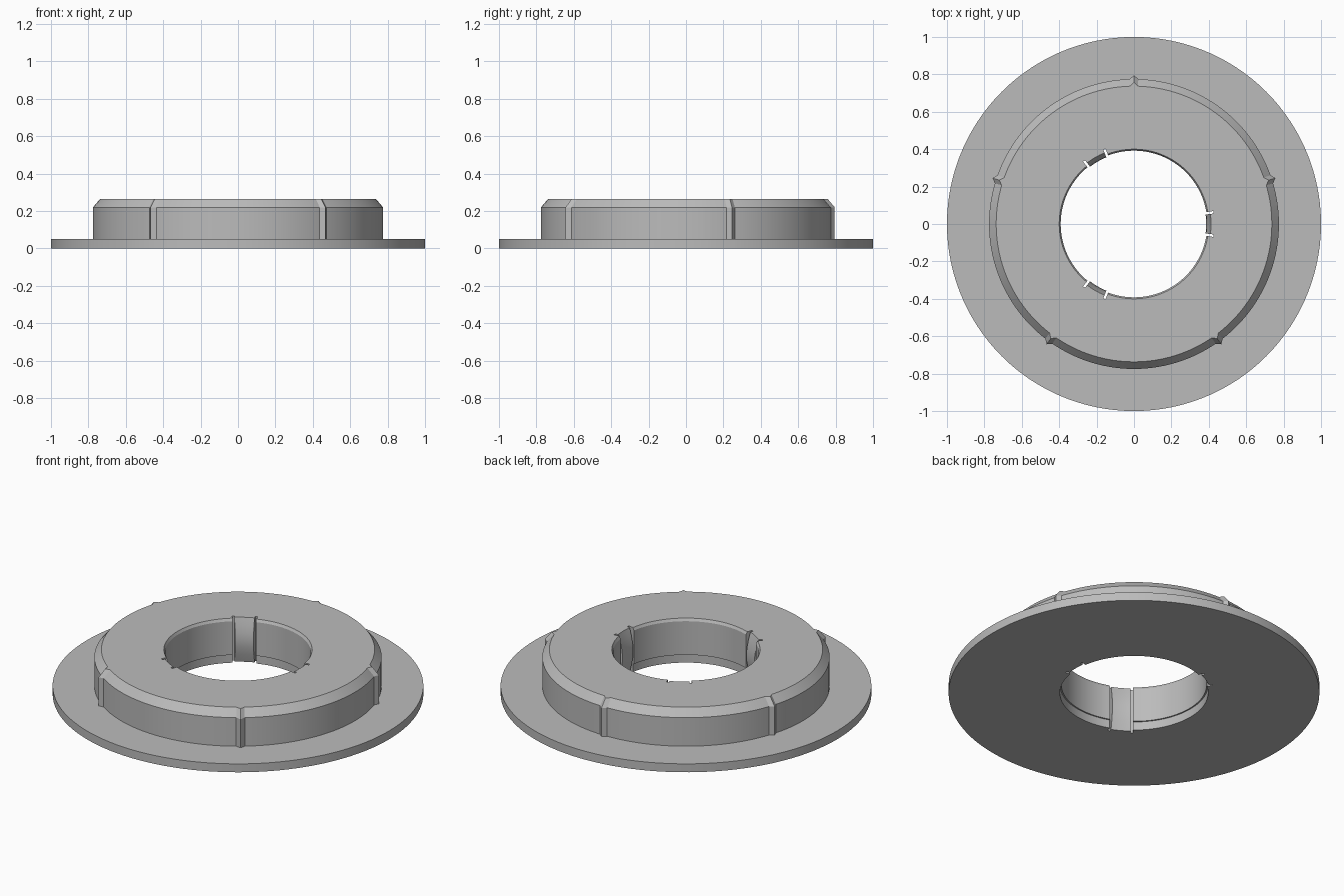
import bpy
import bmesh
import math

if "Cube" in bpy.data.objects:
    bpy.data.objects.remove(bpy.data.objects["Cube"], do_unlink=True)

grey = bpy.data.materials.new("plain grey")
grey.use_nodes = True
colour = (0.5, 0.5, 0.5, 1)
grey.diffuse_color = colour
grey.node_tree.nodes["Principled BSDF"].inputs["Base Color"].default_value = colour

TOP, CHAMFER, FLANGE = 0.265, 0.22, 0.05
RIDGES = [90 + 72 * k for k in range(5)]
TABS = [0, 120, 240]
RIDGE_HALF = 1.7                 # half width of a hub ridge, degrees
SLIT_IN, SLIT_OUT = 7.5, 9.3     # slit edges either side of a tab, degrees
BORE_Z = [TOP, 0.25, 0.22, 0.18, 0.14, 0.1, FLANGE, FLANGE, 0]


def offset(angle, centres):
    """Smallest angle in degrees from any of the centres."""
    return min(abs((angle - c + 180) % 360 - 180) for c in centres)


def bore_radius(i, angle):
    d = offset(angle, TABS)
    if d < SLIT_IN:              # bulging spring tab
        return 0.412 - 0.026 * math.sin(math.pi * BORE_Z[i] / TOP)
    if d < SLIT_OUT:             # narrow slit through the full height
        return 0.43
    return 0.40 if i == 0 or i >= 7 else 0.392


def section(angle):
    """Closed cross-section (radius, height) at one angle."""
    bump = 0.02 * max(0, 1 - offset(angle, RIDGES) / RIDGE_HALF)
    outer = [(1, 0), (1, FLANGE), (0.775 + bump, FLANGE),
             (0.775 + bump, CHAMFER), (0.737 + bump, TOP)]
    return outer + [(bore_radius(i, angle), z) for i, z in enumerate(BORE_Z)]


# Angles: even steps plus the exact edges of ridges and slits
angles = {float(3 * k) for k in range(120)}
angles = {a for a in angles
          if not SLIT_IN - 0.5 < offset(a, TABS) < SLIT_OUT + 0.5}
for c in RIDGES:
    angles |= {(c + d) % 360 for d in (-RIDGE_HALF, 0.0, RIDGE_HALF)}
for c in TABS:
    for edge in (SLIT_IN, SLIT_OUT):
        for d in (edge - 0.01, edge + 0.01):
            angles |= {(c + d) % 360, (c - d) % 360}

# Flanged ring: sweep the section around the axis
bm = bmesh.new()
rings = []
for a in sorted(angles):
    t = math.radians(a)
    rings.append([bm.verts.new((r * math.cos(t), r * math.sin(t), z))
                  for r, z in section(a)])
for ring, following in zip(rings, rings[1:] + rings[:1]):
    for i in range(len(ring)):
        j = (i + 1) % len(ring)
        bm.faces.new((ring[i], following[i], following[j], ring[j]))
bmesh.ops.remove_doubles(bm, verts=bm.verts, dist=1e-5)
bmesh.ops.recalc_face_normals(bm, faces=bm.faces)

mesh = bpy.data.meshes.new("flanged_ring")
bm.to_mesh(mesh)
bm.free()
mesh.materials.append(grey)
ring_object = bpy.data.objects.new("flanged_ring", mesh)
bpy.context.collection.objects.link(ring_object)
bpy.ops.object.select_all(action="DESELECT")
ring_object.select_set(True)
bpy.context.view_layer.objects.active = ring_object
bpy.ops.object.shade_smooth_by_angle(angle=math.radians(25))
